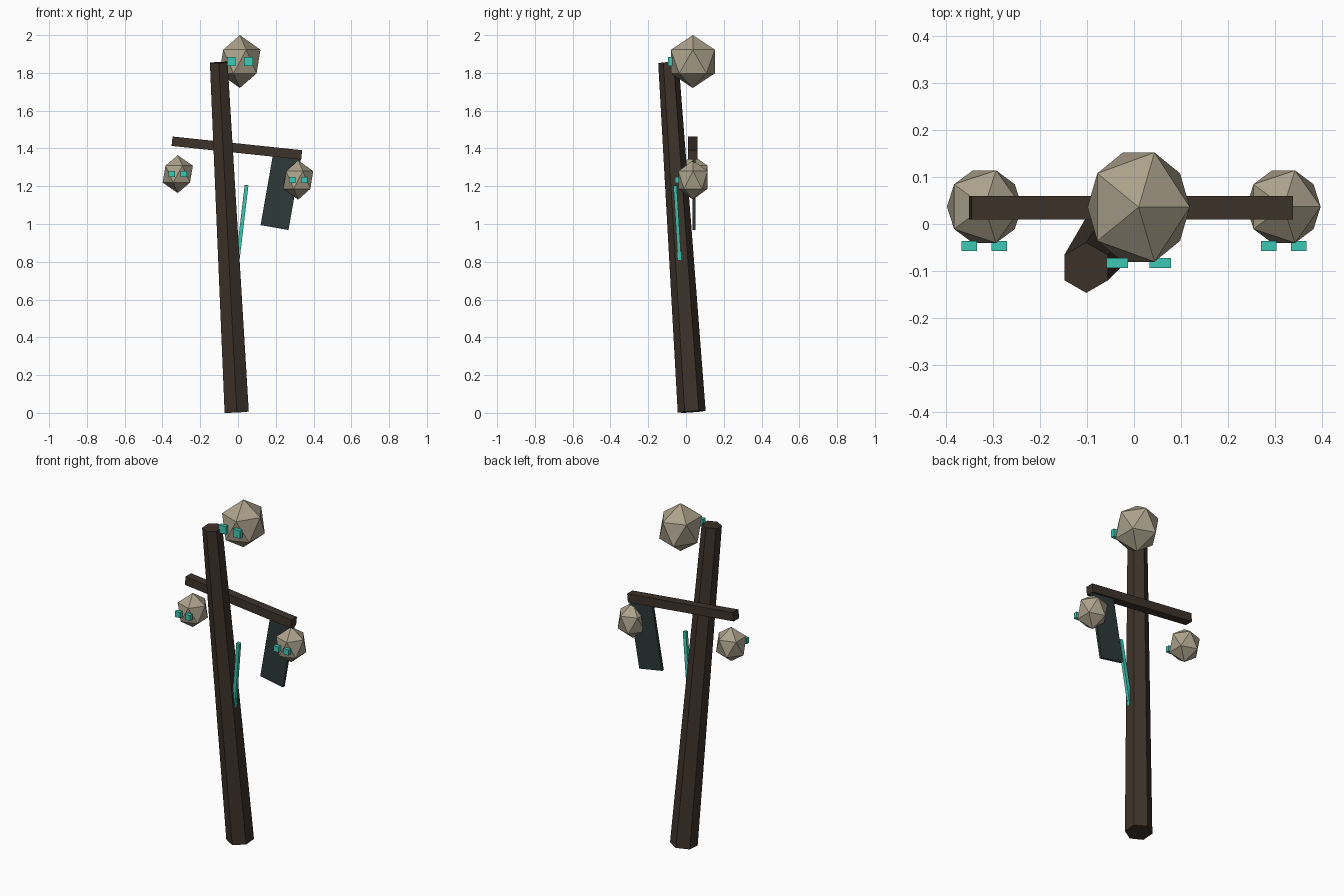
import bpy, math
from mathutils import Vector, Matrix

if "Cube" in bpy.data.objects:
    bpy.data.objects.remove(bpy.data.objects["Cube"])


def material(name, hexcode):
    rgb = [int(hexcode[i:i + 2], 16) / 255 for i in (0, 2, 4)]
    lin = [c / 12.92 if c <= 0.04045 else ((c + 0.055) / 1.055) ** 2.4 for c in rgb]
    m = bpy.data.materials.new(name)
    m.diffuse_color = (*lin, 1)
    m.use_nodes = True
    m.node_tree.nodes["Principled BSDF"].inputs["Base Color"].default_value = m.diffuse_color
    return m


WOOD = material("dark wood", "3d322a")
BONE = material("old bone", "aca28c")
GLOW = material("teal glow", "3dc9b4")
CLOTH = material("dark cloth", "2d3a38")


def finish(name, mat):
    ob = bpy.context.object
    ob.name = name
    ob.data.materials.append(mat)
    return ob


def box(name, loc, size, mat, rot=(0, 0, 0)):
    bpy.ops.mesh.primitive_cube_add(size=1, location=loc, rotation=rot)
    ob = finish(name, mat)
    ob.scale = size
    return ob


def skull(name, loc, radii, eye_dx, eye_size, eye_y):
    # faceted skull with two glowing square eyes on the front
    bpy.ops.mesh.primitive_ico_sphere_add(subdivisions=1, radius=1, location=loc)
    finish(name, BONE).scale = radii
    for side, s in (("left", -1), ("right", 1)):
        box(f"{name}_eye_{side}", (loc[0] + s * eye_dx, eye_y, loc[2]),
            (eye_size, 0.022, eye_size), GLOW)


# leaning, tapered six-sided post
foot, tip = Vector((-0.007, 0.03, 0.006)), Vector((-0.102, -0.093, 1.855))
axis = tip - foot
bpy.ops.mesh.primitive_cone_add(vertices=6, radius1=0.074, radius2=0.054,
                                depth=axis.length, location=(foot + tip) / 2,
                                rotation=(math.atan2(-axis.y, axis.z),
                                          math.atan2(axis.x, axis.z), 0))
finish("post", WOOD)

# tilted crossbar
box("crossbar", (-0.006, 0.035, 1.402), (0.69, 0.05, 0.05), WOOD, (0, 0.105, 0))

# hanging cloth and glowing strip
box("cloth", (0.228, 0.043, 1.178), (0.15, 0.016, 0.40), CLOTH, (0, 0.174, 0))
box("glow_strip", (0.02, -0.045, 0.992), (0.02, 0.018, 0.43), GLOW, (0.06, 0.118, 0))

# large skull on top, small ones hanging under the bar ends
skull("top_skull", (0.010, 0.036, 1.86), (0.122, 0.137, 0.14), 0.046, 0.046, -0.083)
skull("left_skull", (-0.319, 0.037, 1.264), (0.0895, 0.091, 0.10), 0.032, 0.033, -0.047)
skull("right_skull", (0.319, 0.037, 1.233), (0.0885, 0.091, 0.104), 0.032, 0.033, -0.047)
